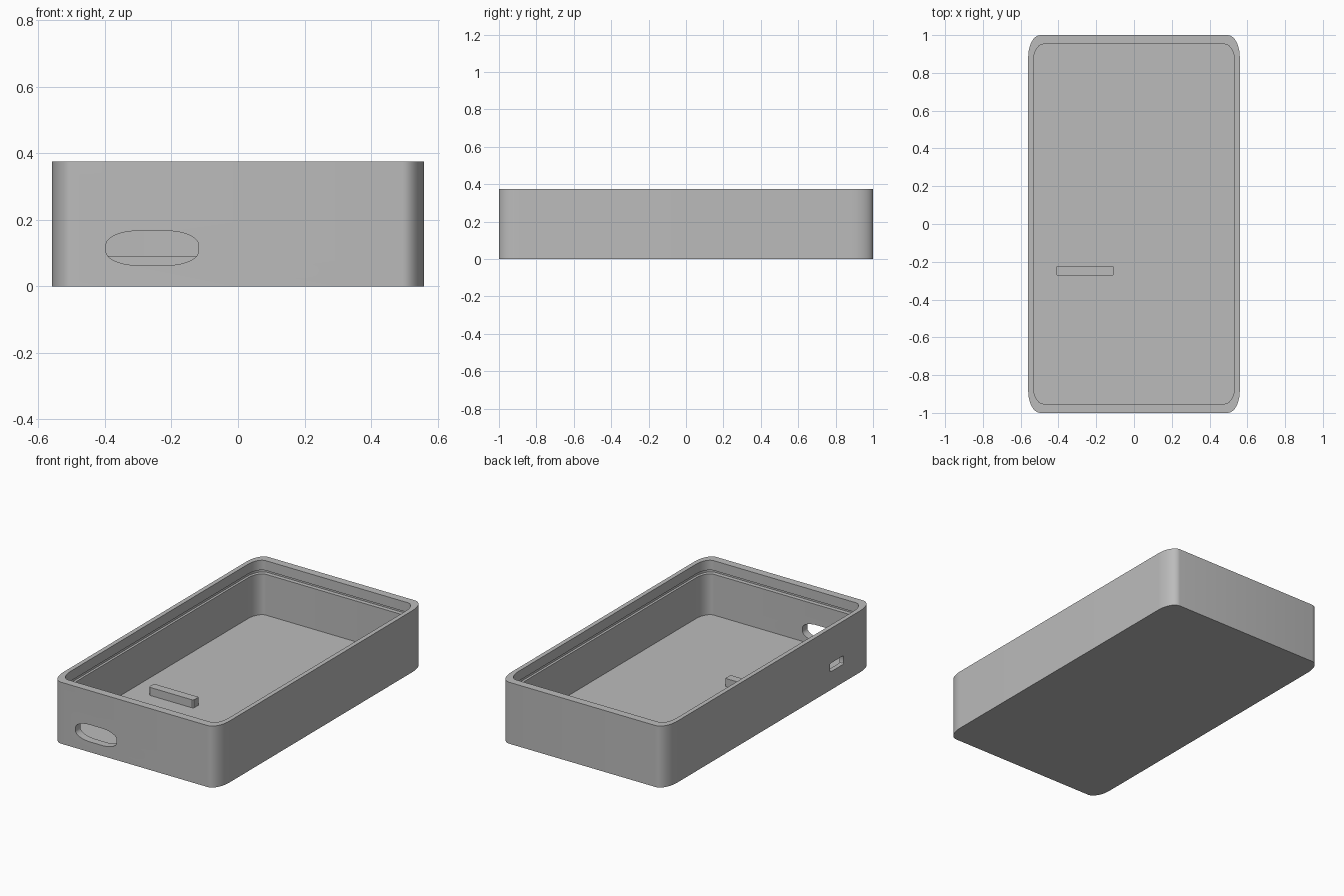
import bpy
import bmesh
import math
from mathutils import Vector

if "Cube" in bpy.data.objects:
    bpy.data.objects.remove(bpy.data.objects["Cube"], do_unlink=True)

HALF_X, HALF_Y, HEIGHT = 0.56, 1.0, 0.375
FLOOR = 0.043

grey = bpy.data.materials.new("plain grey")
grey.use_nodes = True
COLOUR = (0.5, 0.5, 0.5, 1)
grey.diffuse_color = COLOUR
grey.node_tree.nodes["Principled BSDF"].inputs["Base Color"].default_value = COLOUR


def rounded_outline(hx, hy, rx, ry, steps=10):
    """Rectangle outline with elliptical corners, counter-clockwise."""
    points = []
    for quarter, (sx, sy) in enumerate([(1, 1), (-1, 1), (-1, -1), (1, -1)]):
        for i in range(steps + 1):
            a = (quarter + i / steps) * math.pi / 2
            points.append((sx * (hx - rx) + rx * math.cos(a),
                           sy * (hy - ry) + ry * math.sin(a)))
    return points


def loft(name, loops):
    """Closed solid skinned through equal-length loops of points."""
    bm = bmesh.new()
    rings = [[bm.verts.new(p) for p in loop] for loop in loops]
    n = len(rings[0])
    for low, high in zip(rings, rings[1:]):
        for i in range(n):
            j = (i + 1) % n
            bm.faces.new((low[i], low[j], high[j], high[i]))
    bm.faces.new(rings[0][::-1])
    bm.faces.new(rings[-1])
    bmesh.ops.recalc_face_normals(bm, faces=bm.faces)
    mesh = bpy.data.meshes.new(name)
    bm.to_mesh(mesh)
    bm.free()
    mesh.materials.append(grey)
    obj = bpy.data.objects.new(name, mesh)
    bpy.context.collection.objects.link(obj)
    return obj


def case_loop(inset, z):
    # Inset and radius scale with each side, so the end walls are thicker
    k, r = 1 - inset, 0.115 - inset * 0.4
    return [(x, y, z) for x, y in
            rounded_outline(HALF_X * k, HALF_Y * k, HALF_X * r, HALF_Y * r)]


def activate(obj):
    bpy.ops.object.select_all(action="DESELECT")
    obj.select_set(True)
    bpy.context.view_layer.objects.active = obj


def cut(target, cutter):
    mod = target.modifiers.new("opening", "BOOLEAN")
    mod.object, mod.operation, mod.solver = cutter, "DIFFERENCE", "EXACT"
    activate(target)
    bpy.ops.object.modifier_apply(modifier=mod.name)
    bpy.data.objects.remove(cutter, do_unlink=True)


# Open tray: outer wall, rim, lip, lid groove, inner wall and floor
WALL, GROOVE = 0.048, 0.022
LIP_LOW, GROOVE_LOW = HEIGHT - 0.06, HEIGHT - 0.083
tray = loft("case_tray", [case_loop(inset, z) for inset, z in [
    (0, 0), (0, HEIGHT), (WALL, HEIGHT), (WALL, LIP_LOW), (GROOVE, LIP_LOW),
    (GROOVE, GROOVE_LOW), (WALL, GROOVE_LOW), (WALL, FLOOR)]])

# Oval opening in the front wall
oval = rounded_outline(0.139, 0.052, 0.1, 0.042)
cut(tray, loft("front_cutter", [[(x - 0.258, y, z + 0.115) for x, z in oval]
                                for y in (-1.1, -0.85)]))

# Small slot in the right wall
slot = rounded_outline(0.066, 0.026, 0.012, 0.005, 4)
cut(tray, loft("side_cutter", [[(x, y - 0.655, z + 0.137) for y, z in slot]
                               for x in (-0.65, -0.48)]))

activate(tray)
bpy.ops.object.shade_smooth_by_angle(angle=math.radians(30))

# Stop bar on the floor, with its front corners clipped
bar = [(-0.41, -0.225), (-0.41, -0.268), (-0.402, -0.276),
       (-0.116, -0.276), (-0.108, -0.268), (-0.108, -0.225)]
loft("floor_stop_bar", [[Vector((x, y, z)) for x, y in bar]
                        for z in (FLOOR - 0.01, 0.092)])
